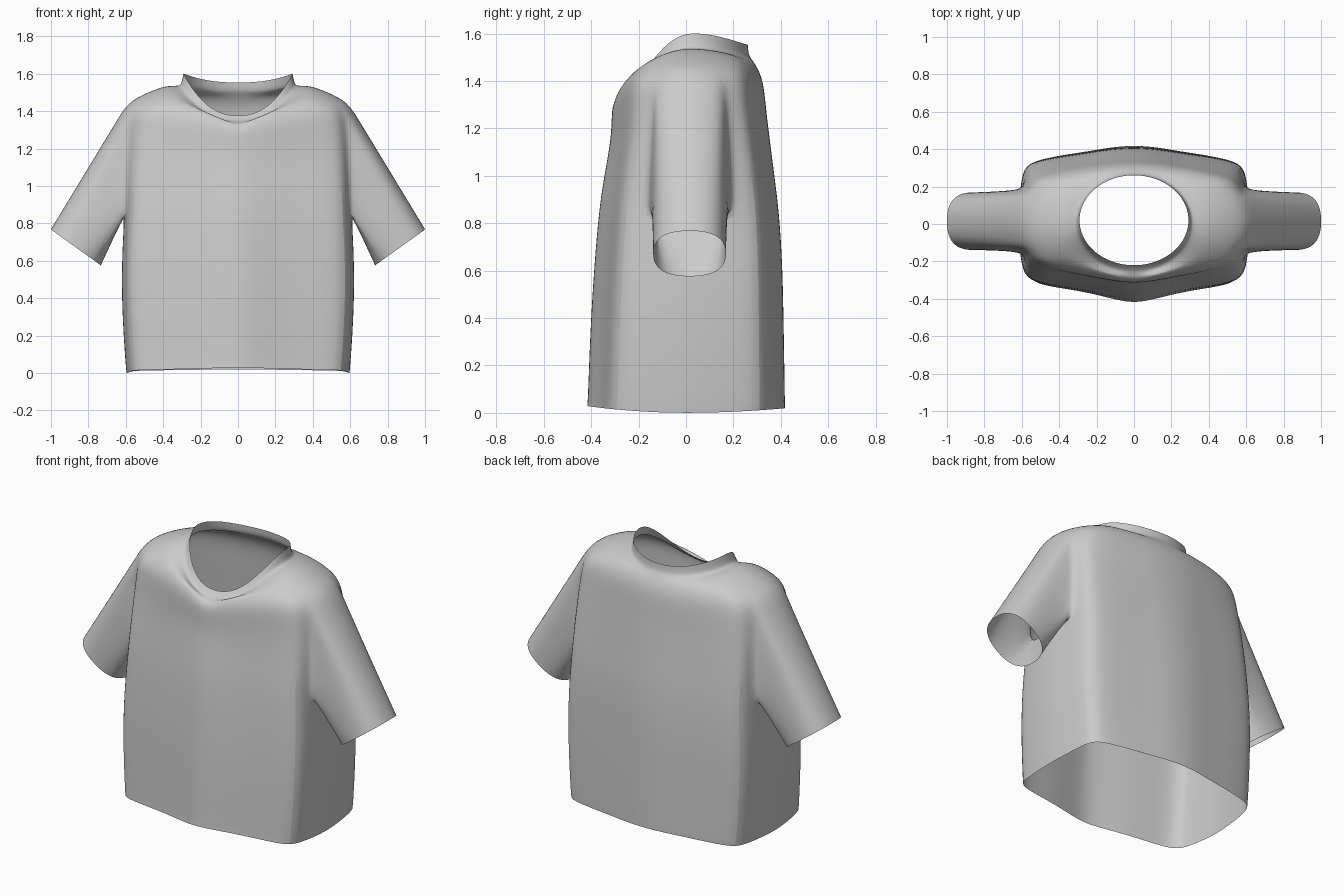
import bpy
import bmesh
from math import cos, sin, pi, radians
from mathutils import Vector

if "Cube" in bpy.data.objects:
    bpy.data.objects.remove(bpy.data.objects["Cube"])

cloth = bpy.data.materials.new("light grey cloth")
cloth.use_nodes = True
GREY = (0.6, 0.6, 0.6, 1)
cloth.diffuse_color = GREY
cloth.node_tree.nodes["Principled BSDF"].inputs["Base Color"].default_value = GREY

# Boxy torso section: chest, side and back, then mirrored
FRONT = [(0, -1), (.2, -.94), (.4, -.87), (.6, -.82), (.8, -.78), (.97, -.71)]
SIDE = [(1, -.48), (1.02, -.24), (1.03, 0), (1.02, .26), (1, .52)]
BACK = [(.97, .77), (.8, .84), (.6, .89), (.4, .93), (.2, .98), (0, 1)]
HALF = FRONT + SIDE + BACK
SECTION = HALF + [(-u, v) for u, v in HALF[-2:0:-1]]
COLS = len(SECTION)

# Rings from hem to neck: half width, front y, back y,
# side z, front z, back z, roundness
RINGS = [
    (.58, -.425, .42, .0, .03, .02, 0),
    (.585, -.422, .42, .04, .06, .05, 0),
    (.605, -.412, .415, .35, .35, .35, 0),
    (.605, -.395, .41, .62, .62, .62, 0),
    (.59, -.375, .395, .85, .85, .85, 0),
    (.59, -.355, .375, 1.0, .98, 1.0, .05),
    (.59, -.335, .36, 1.15, 1.08, 1.12, .15),
    (.59, -.32, .345, 1.31, 1.17, 1.23, .3),
    (.58, -.318, .335, 1.45, 1.25, 1.33, .4),
    (.48, -.312, .325, 1.50, 1.29, 1.40, .35),
    (.38, -.292, .305, 1.54, 1.32, 1.45, .6),
    (.32, -.265, .28, 1.535, 1.34, 1.49, 1),
    (.305, -.245, .265, 1.545, 1.35, 1.51, 1),
    (.293, -.222, .262, 1.602, 1.375, 1.553, 1),
]
ARM_LOW, ARM_TOP = 4, 8      # rings that bound the armhole
ARM_FRONT, ARM_BACK = 6, 10  # columns that bound the armhole

bm = bmesh.new()


def body_point(ring, col):
    a, front, back, z_side, z_front, z_back, rnd = ring
    ang = 2 * pi * col / COLS - pi / 2
    u, v = SECTION[col]
    u += (cos(ang) - u) * rnd
    v += (sin(ang) - v) * rnd
    z_mid = z_front if v < 0 else z_back
    # Shoulders rise to full height sooner than the hem and neck do
    power = 1 + .2 * rnd - 2 * rnd * (1 - rnd)
    z = z_mid + (z_side - z_mid) * max(0, 1 - v * v) ** power
    return Vector((a * u, (front + back) / 2 + v * (back - front) / 2, z))


def bridge(low, high, skip=()):
    n = len(low)
    for i in range(n):
        if i not in skip:
            j = (i + 1) % n
            bm.faces.new((low[i], low[j], high[j], high[i]))


# Torso, shoulders and neckband, leaving both armholes open
grid = [[bm.verts.new(body_point(r, c)) for c in range(COLS)] for r in RINGS]
left_cols = list(range(ARM_FRONT, ARM_BACK))
right_cols = [COLS - 1 - c for c in left_cols]
for r in range(len(RINGS) - 1):
    in_arm = ARM_LOW <= r < ARM_TOP
    bridge(grid[r], grid[r + 1], left_cols + right_cols if in_arm else ())


# Short sleeves grow from the armhole edges to flattened oval cuffs
def sleeve(side):
    cells = [(ARM_TOP, c) for c in range(8, ARM_BACK)]
    cells += [(r, ARM_BACK) for r in range(ARM_TOP, ARM_LOW, -1)]
    cells += [(ARM_LOW, c) for c in range(ARM_BACK, ARM_FRONT, -1)]
    cells += [(r, ARM_FRONT) for r in range(ARM_LOW, ARM_TOP)]
    cells += [(ARM_TOP, c) for c in range(ARM_FRONT, 8)]
    hole = [grid[r][c if side > 0 else (COLS - c) % COLS] for r, c in cells]
    n = len(hole)
    centre = Vector((side * .867, .015, .672))
    across = Vector((side * .135, 0, .097))
    cuff = []
    for k in range(n):
        ang = 2 * pi * k / n
        c, s = cos(ang), sin(ang)
        square = (abs(c) ** 2.7 + abs(s) ** 2.7) ** (-1 / 2.7)
        cuff.append(centre + across * c * square + Vector((0, .155 * s * square, 0)))
    start = [v.co.copy() for v in hole]
    last = hole
    for t in (.14, .4, .7, .95, 1):
        ring = []
        for p, q in zip(start, cuff):
            co = p.lerp(q, t)
            # The tube narrows quickly in depth just outside the armhole
            co.y = p.y + (q.y - p.y) * t ** .6
            ring.append(bm.verts.new(co))
        bridge(last, ring)
        last = ring


sleeve(1)
sleeve(-1)

bmesh.ops.recalc_face_normals(bm, faces=bm.faces)
# The front of the chest must face outward
bm.faces.ensure_lookup_table()
if bm.faces[0].normal.y > 0:
    bmesh.ops.reverse_faces(bm, faces=bm.faces)

mesh = bpy.data.meshes.new("shirt")
bm.to_mesh(mesh)
bm.free()
shirt = bpy.data.objects.new("shirt", mesh)
bpy.context.collection.objects.link(shirt)
mesh.materials.append(cloth)

smooth = shirt.modifiers.new("soft cloth", "SUBSURF")
smooth.levels = smooth.render_levels = 2

bpy.ops.object.select_all(action="DESELECT")
shirt.select_set(True)
bpy.context.view_layer.objects.active = shirt
bpy.ops.object.shade_smooth_by_angle(angle=radians(60))
